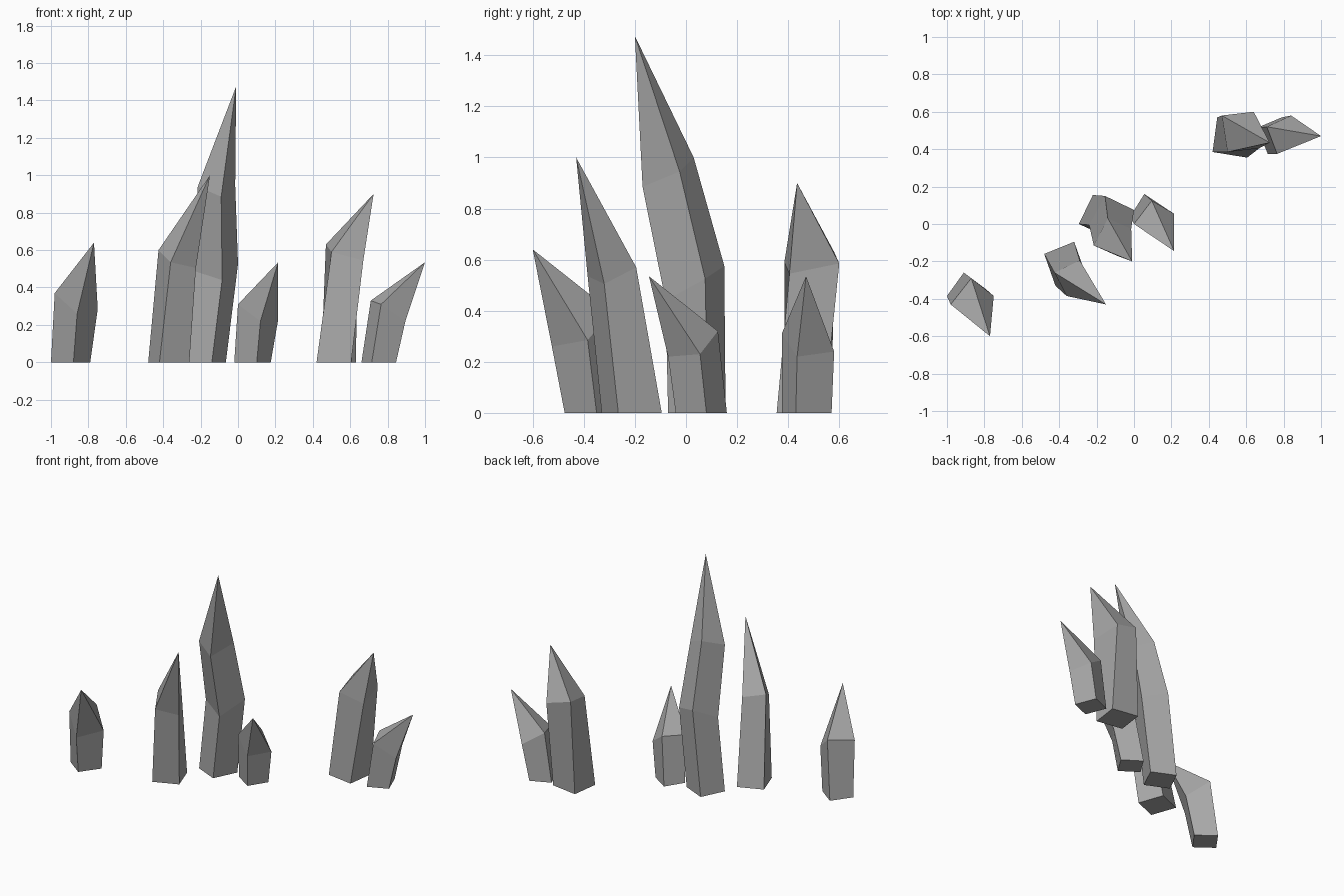
import bpy, bmesh
from mathutils import Vector

cube = bpy.data.objects.get("Cube")
if cube:
    bpy.data.objects.remove(cube, do_unlink=True)

# One plain stone colour for every crystal
stone = bpy.data.materials.new("grey_stone")
stone.use_nodes = True
stone_colour = (0.4, 0.4, 0.4, 1.0)
stone.diffuse_color = stone_colour
shader = next(n for n in stone.node_tree.nodes if n.type == 'BSDF_PRINCIPLED')
shader.inputs["Base Color"].default_value = stone_colour
shader.inputs["Roughness"].default_value = 0.8


def section(left, front, right):
    """Four-cornered slanted section; the back corner completes the parallelogram."""
    left, front, right = (Vector((*p, 0)[:3]) for p in (left, front, right))
    return [left, front, right, left + right - front]


def crystal(name, sections, tip):
    """Loft a leaning four-sided shaft through its sections and close it to a point."""
    bm = bmesh.new()
    rings = [[bm.verts.new(p) for p in section(*s)] for s in sections]
    apex = bm.verts.new(tip)
    bm.faces.new(reversed(rings[0]))
    for i in range(4):
        j = (i + 1) % 4
        for low, high in zip(rings, rings[1:]):
            bm.faces.new((low[i], low[j], high[j], high[i]))
        bm.faces.new((rings[-1][i], rings[-1][j], apex))
    bmesh.ops.recalc_face_normals(bm, faces=bm.faces)
    mesh = bpy.data.meshes.new(name)
    bm.to_mesh(mesh)
    bm.free()
    mesh.materials.append(stone)
    obj = bpy.data.objects.new(name, mesh)
    bpy.context.collection.objects.link(obj)
    return obj


# Each section lists its left, front and right corners, from the ground upward
crystal("outer_right_crystal", [
    [(-1, -.385), (-.88, -.475), (-.79, -.35)],
    [(-.98, -.43, .37), (-.86, -.525, .26), (-.75, -.385, .285)],
], tip=(-.77, -.6, .64))

crystal("front_crystal", [
    [(-.48, -.16), (-.42, -.33), (-.26, -.265)],
    [(-.425, -.26, .6), (-.36, -.385, .535), (-.225, -.32, .505)],
], tip=(-.15, -.43, 1))

crystal("tall_centre_crystal", [
    [(-.295, 0), (-.14, -.07), (-.065, .085)],
    [(-.24, -.005, .49), (-.085, -.08, .44), (0, .075, .525)],
    [(-.215, -.115, .94), (-.09, -.17, .885), (-.015, -.025, .945)],
], tip=(-.01, -.2, 1.475))

crystal("small_centre_crystal", [
    [(-.02, .04), (.1, -.04), (.175, .08)],
    [(0, 0, .31), (.12, -.07, .22), (.215, .055, .23)],
], tip=(.215, -.145, .535))

crystal("back_left_crystal", [
    [(.42, .385), (.605, .355), (.63, .54)],
    [(.5, .385, .59), (.67, .405, .545), (.64, .6, .585)],
], tip=(.725, .435, .9))

crystal("outer_left_crystal", [
    [(.66, .515), (.715, .375), (.845, .43)],
    [(.71, .52, .33), (.765, .375, .31), (.895, .435, .22)],
], tip=(1, .47, .535))
